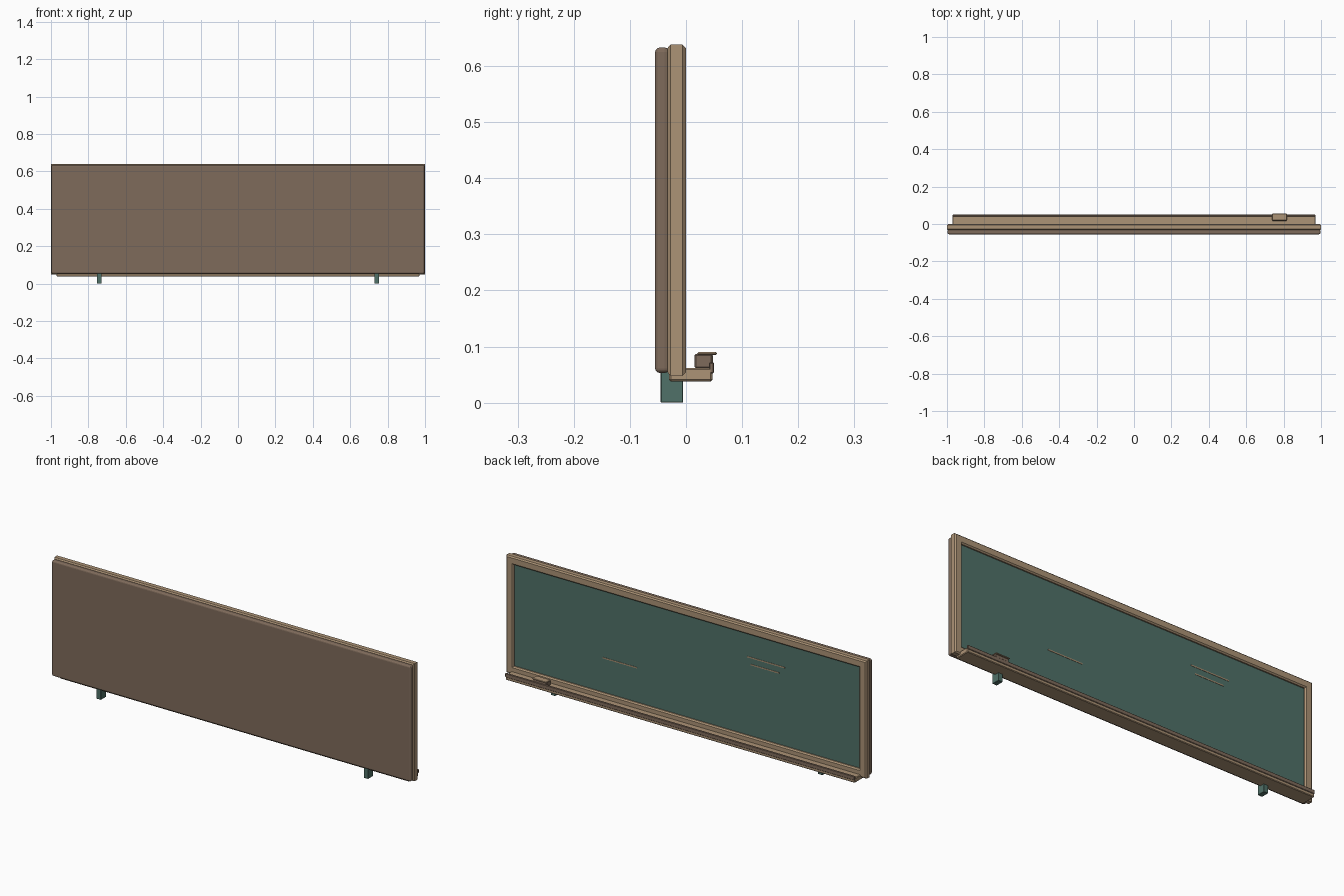
import bpy, bmesh

if "Cube" in bpy.data.objects:
    bpy.data.objects.remove(bpy.data.objects["Cube"])


def material(name, rgb):
    m = bpy.data.materials.new(name)
    lin = [(c / 255 / 12.92) if c < 10 else ((c / 255 + 0.055) / 1.055) ** 2.4 for c in rgb]
    m.diffuse_color = (*lin, 1)
    m.use_nodes = True
    m.node_tree.nodes["Principled BSDF"].inputs["Base Color"].default_value = m.diffuse_color
    return m


TAN = material("light wood", (172, 147, 118))
BROWN = material("dark wood", (127, 107, 91))
GREEN = material("board green", (80, 113, 104))


def finish(name, bm, mat):
    bmesh.ops.recalc_face_normals(bm, faces=bm.faces)
    me = bpy.data.meshes.new(name)
    bm.to_mesh(me)
    bm.free()
    me.materials.append(mat)
    ob = bpy.data.objects.new(name, me)
    bpy.context.collection.objects.link(ob)
    return ob


def box(name, x, y, z, mat, bevel=0, segments=1):
    """Box from (min, max) ranges, with optional bevelled edges."""
    bm = bmesh.new()
    bmesh.ops.create_cube(bm, size=1)
    for v in bm.verts:
        v.co = [r[0] + (c + 0.5) * (r[1] - r[0]) for c, r in zip(v.co, (x, y, z))]
    if bevel:
        bmesh.ops.bevel(bm, geom=list(bm.edges), offset=bevel, segments=segments,
                        profile=0.5, affect='EDGES')
    return finish(name, bm, mat)


# Mitred frame: profile (inset from outer edge, y) carried round the rectangle
Z0, Z1 = 0.048, 0.638
profile = [(0.006, -0.033), (0, -0.028), (0, -0.006), (0.006, 0),
           (0.034, 0), (0.04, -0.006), (0.04, -0.033)]
bm = bmesh.new()
rings = []
for sx, sz in ((-1, -1), (1, -1), (1, 1), (-1, 1)):
    rings.append([bm.verts.new((sx * (1 - d), y, Z0 + d if sz < 0 else Z1 - d))
                  for d, y in profile])
n = len(profile)
for i in range(4):
    a, b = rings[i], rings[(i + 1) % 4]
    for j in range(n):
        k = (j + 1) % n
        bm.faces.new((a[j], b[j], b[k], a[k]))
finish("frame", bm, TAN)

# Rounded backing and writing surface
box("backing", (-0.997, 0.997), (-0.055, -0.03), (0.053, 0.633), BROWN, 0.008, 3)
box("writing_board", (-0.97, 0.97), (-0.032, -0.012), (0.08, 0.606), GREEN)

# Chalk strokes on the board
for i, (x0, x1, z) in enumerate(((0.28, 0.47, 0.26), (-0.54, -0.33, 0.48), (-0.51, -0.35, 0.445))):
    box(f"chalk_stroke_{i + 1}", (x0, x1), (-0.013, -0.0105), (z - 0.003, z + 0.003), TAN)

# Tray with raised lip
box("tray", (-0.97, 0.97), (-0.03, 0.047), (0.038, 0.062), TAN, 0.003)
box("tray_lip", (-0.97, 0.97), (0.041, 0.05), (0.052, 0.072), BROWN, 0.002)

# Eraser resting on the tray
box("eraser_felt", (0.74, 0.815), (0.015, 0.048), (0.061, 0.087), BROWN, 0.003)
box("eraser_cap", (0.738, 0.817), (0.02, 0.055), (0.085, 0.09), TAN, 0.002)

# Feet
for side, s in (("left", -1), ("right", 1)):
    box(f"{side}_foot", (s * 0.742 - 0.012, s * 0.742 + 0.012), (-0.045, -0.005),
        (0, 0.056), GREEN, 0.001)
